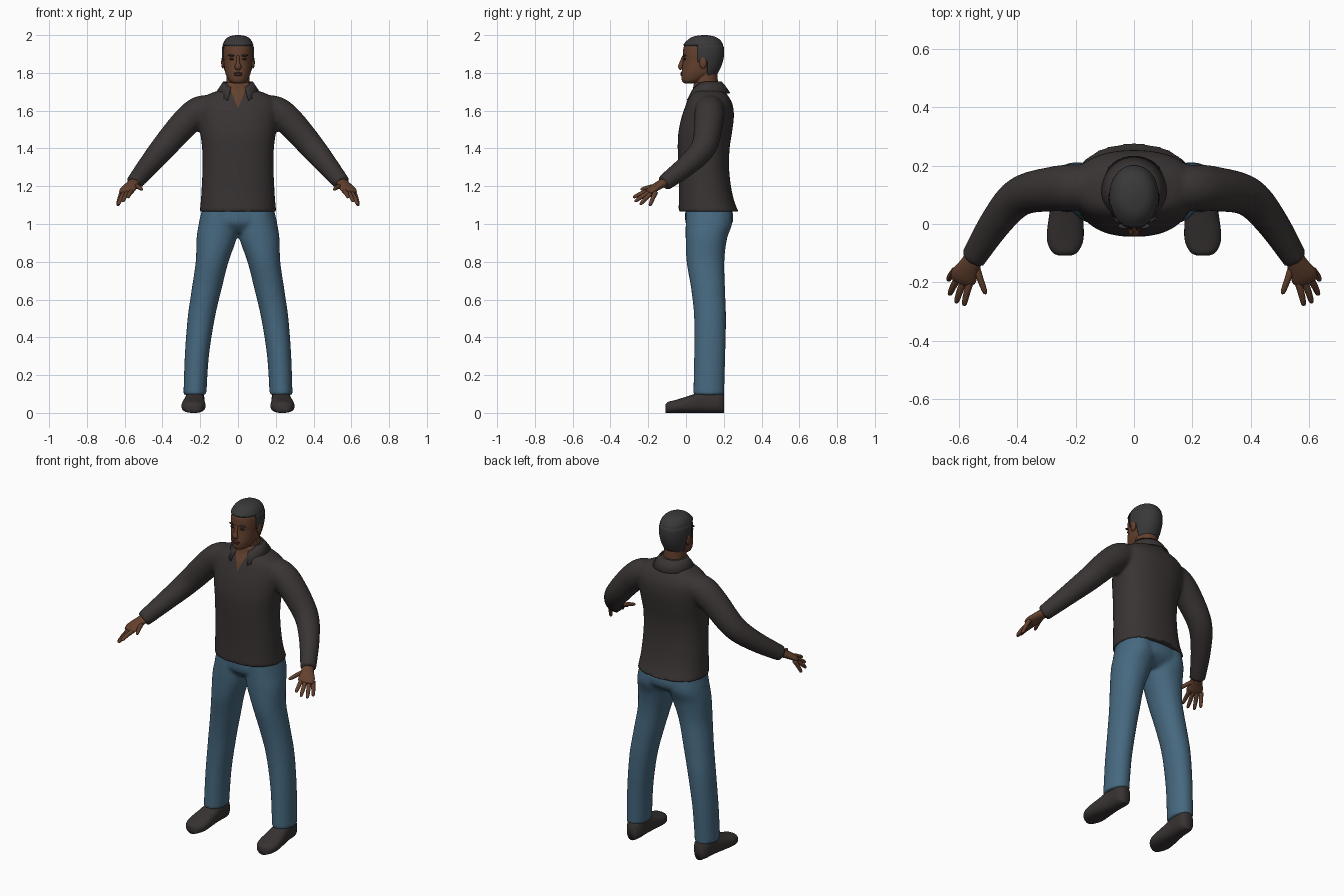
import bpy
import bmesh
import math
from mathutils import Vector

default_cube = bpy.data.objects.get("Cube")
if default_cube:
    bpy.data.objects.remove(default_cube, do_unlink=True)


def make_material(name, red, green, blue):
    mat = bpy.data.materials.new(name)
    mat.use_nodes = True
    colour = (red, green, blue, 1)
    mat.diffuse_color = colour
    mat.node_tree.nodes["Principled BSDF"].inputs["Base Color"].default_value = colour
    return mat


SHIRT = make_material("charcoal cloth", .042, .034, .034)
DENIM = make_material("blue denim", .062, .14, .215)
SKIN = make_material("brown skin", .125, .052, .027)
HAIR = make_material("black hair", .042, .040, .042)
SHOE = make_material("dark leather", .040, .033, .033)
LIPS = make_material("dark lips", .075, .028, .020)
EYES = make_material("dark eyes", .020, .014, .012)


def smooth_rows(rows, steps=5):
    """Catmull-Rom interpolation of tuples."""
    result = []
    last = len(rows) - 1
    for i in range(last):
        quad = zip(rows[max(i - 1, 0)], rows[i], rows[i + 1], rows[min(i + 2, last)])
        quad = list(quad)
        for k in range(steps):
            t = k / steps
            result.append([b + t / 2 * (c - a + t * (2*a - 5*b + 4*c - d + t * (3*(b - c) + d - a)))
                           for a, b, c, d in quad])
    return result + [list(rows[last])]


def loft(bm, rings, power=2, segments=32):
    """Skin closed rings, each given as centre and two half-axes."""
    loops = []
    for centre, u, v in rings:
        loop = []
        for k in range(segments):
            angle = math.tau * k / segments
            c, s = math.cos(angle), math.sin(angle)
            c = math.copysign(abs(c) ** (2 / power), c)
            s = math.copysign(abs(s) ** (2 / power), s)
            loop.append(bm.verts.new(centre + u * c + v * s))
        loops.append(loop)
    for low, high in zip(loops, loops[1:]):
        for k in range(segments):
            n = (k + 1) % segments
            bm.faces.new((low[k], low[n], high[n], high[k]))
    bm.faces.new(loops[0])
    bm.faces.new(loops[-1])


def stack(bm, rows, power=2, side=1, segments=32):
    """Horizontal rings: height, centre x, half width, front y, back y."""
    loft(bm, [(Vector((side * x, (f + b) / 2, z)), Vector((w, 0, 0)), Vector((0, (b - f) / 2, 0)))
              for z, x, w, f, b in smooth_rows(rows)], power, segments)


def tube(bm, rows, across=(.9, .45, 0), side=1, segments=20):
    """Rings square to a path: x, y, z, half width, half thickness."""
    rows = smooth_rows(rows)
    points = [Vector((side * r[0], r[1], r[2])) for r in rows]
    hint = Vector((side * across[0], across[1], across[2]))
    rings = []
    for i, row in enumerate(rows):
        t = (points[min(i + 1, len(rows) - 1)] - points[max(i - 1, 0)]).normalized()
        u = (hint - t * hint.dot(t)).normalized()
        rings.append((points[i], u * row[3], t.cross(u) * row[4]))
    loft(bm, rings, segments=segments)


def ball(bm, centre, radii):
    made = bmesh.ops.create_uvsphere(bm, u_segments=16, v_segments=10, radius=1)["verts"]
    for v in made:
        v.co = Vector(c + r * p for c, r, p in zip(centre, radii, v.co))


def finish(bm, name, *materials):
    bmesh.ops.recalc_face_normals(bm, faces=bm.faces[:])
    for face in bm.faces:
        face.smooth = True
    mesh = bpy.data.meshes.new(name)
    bm.to_mesh(mesh)
    bm.free()
    for mat in materials:
        mesh.materials.append(mat)
    obj = bpy.data.objects.new(name, mesh)
    bpy.context.collection.objects.link(obj)
    return obj


def fuse(bm, voxel, rounds):
    """Merge overlapping volumes into one soft surface."""
    obj = finish(bm, "fusing")
    remesh = obj.modifiers.new("Fuse", 'REMESH')
    remesh.mode = 'VOXEL'
    remesh.voxel_size = voxel
    soften = obj.modifiers.new("Soften", 'SMOOTH')
    soften.iterations = rounds
    graph = bpy.context.evaluated_depsgraph_get()
    mesh = bpy.data.meshes.new_from_object(obj.evaluated_get(graph))
    fused = bmesh.new()
    fused.from_mesh(mesh)
    bpy.data.objects.remove(obj, do_unlink=True)
    bpy.data.meshes.remove(mesh)
    return fused


def cut(bm, point, normal):
    bmesh.ops.bisect_plane(bm, geom=bm.verts[:] + bm.edges[:] + bm.faces[:],
                           plane_co=point, plane_no=normal)


# Shirt: torso and sleeves, with a V neck opening
bm = bmesh.new()
stack(bm, [(1.065, 0, .203, -.04, .278), (1.12, 0, .197, -.038, .256), (1.2, 0, .192, -.038, .238),
           (1.3, 0, .188, -.041, .228), (1.4, 0, .19, -.044, .231), (1.48, 0, .2, -.041, .243),
           (1.56, 0, .21, -.025, .253), (1.62, 0, .215, -.005, .25), (1.66, 0, .195, .01, .235),
           (1.69, 0, .15, .025, .215), (1.71, 0, .1, .035, .2), (1.75, 0, .074, .042, .182)], 2.3, 1, 48)
for side in (-1, 1):
    tube(bm, [(.12, .125, 1.61, .07, .07), (.2, .125, 1.598, .08, .08), (.28, .12, 1.535, .077, .077),
              (.39, .095, 1.41, .068, .068), (.47, .01, 1.315, .057, .057),
              (.552, -.118, 1.215, .044, .044)], side=side)
bm = fuse(bm, .011, 4)
SLOPE, NOTCH = .40, 1.612
for side in (-1, 1):
    cut(bm, (0, 0, NOTCH), (1, 0, side * SLOPE))
for face in bm.faces:
    p = face.calc_center_median()
    face.material_index = int(p.y < .09 and abs(p.x) < SLOPE * (p.z - NOTCH))
finish(bm, "shirt", SHIRT, SKIN)

# Folded collar, dropping to two points at the front
bm = bmesh.new()
strip = []
for k in range(33):
    a = math.radians(-152 + 304 * k / 32)
    front = max(0, -math.cos(a))
    strip.append([bm.verts.new((w * math.sin(a), .112 + d * math.cos(a), z - drop * front ** 2))
                  for w, d, z, drop in ((.078, .076, 1.755, .035), (.092, .094, 1.735, .04),
                                        (.118, .122, 1.695, .05))])
for one, two in zip(strip, strip[1:]):
    for j in range(2):
        bm.faces.new((one[j], two[j], two[j + 1], one[j + 1]))
collar = finish(bm, "collar", SHIRT)
collar.modifiers.new("Thickness", 'SOLIDIFY').thickness = .008

# Trousers: pelvis and two legs
bm = bmesh.new()
stack(bm, [(.955, 0, .11, .04, .19), (1.0, 0, .2, .0, .243), (1.05, 0, .197, -.005, .25),
           (1.1, 0, .185, 0, .23)], 2.2)
for side in (-1, 1):
    stack(bm, [(.095, .228, .061, .038, .202), (.3, .218, .064, .043, .208), (.5, .195, .072, .043, .212),
               (.65, .167, .079, .028, .207), (.8, .137, .087, .003, .203), (.92, .114, .106, -.002, .217),
               (1.0, .104, .104, -.002, .244), (1.08, .1, .09, 0, .24)], 2.1, side)
finish(fuse(bm, .011, 5), "trousers", DENIM)

# Shoes, lofted from toe to heel with a flattened sole
for side, label in ((-1, "right"), (1, "left")):
    bm = bmesh.new()
    rows = [(-.108, .237, .022, .045), (-.095, .237, .045, .058), (-.05, .236, .063, .07),
            (.03, .233, .058, .095), (.1, .228, .05, .12), (.17, .225, .047, .122), (.2, .225, .03, .105)]
    loft(bm, [(Vector((side * x, y, top / 2)), Vector((w, 0, 0)), Vector((0, 0, top / 2)))
              for y, x, w, top in smooth_rows(rows)], 2.5)
    finish(bm, label + "_shoe", SHOE)

    # Hand: palm, four fingers and thumb
    bm = bmesh.new()
    tube(bm, [(.535, -.09, 1.232, .03, .026), (.562, -.14, 1.207, .036, .022),
              (.584, -.18, 1.182, .046, .018), (.592, -.2, 1.168, .038, .011)], side=side)
    digits = [((.56, -.19, 1.178), (.583, -.28, 1.14)), ((.58, -.185, 1.173), (.61, -.271, 1.118)),
              ((.6, -.178, 1.168), (.633, -.243, 1.102)), ((.614, -.16, 1.17), (.637, -.192, 1.095)),
              ((.545, -.135, 1.205), (.508, -.24, 1.182))]
    for base, tip in digits:
        base, tip = Vector(base), Vector(tip)
        path = []
        for t, r in ((0, .013), (.5, .0115), (.9, .009), (1, .003)):
            p = base.lerp(tip, t) + Vector((.006, 0, .012)) * t * (1 - t)
            path.append((*p, r, r))
        tube(bm, path, side=side, segments=12)
    finish(bm, label + "_hand", SKIN)

# Neck
bm = bmesh.new()
stack(bm, [(1.62, 0, .06, .05, .17), (1.72, 0, .062, .043, .17), (1.82, 0, .06, .04, .165)])
finish(bm, "neck", SKIN)

# Head, and a hair cap taken from the same surface
skull = [(1.745, 0, .026, -.008, .05), (1.757, 0, .046, -.021, .09), (1.79, 0, .064, -.025, .15),
         (1.82, 0, .071, -.021, .172), (1.86, 0, .076, -.016, .188), (1.9, 0, .079, -.016, .195),
         (1.94, 0, .076, -.011, .192), (1.97, 0, .063, .014, .175), (1.986, 0, .043, .042, .148),
         (1.993, 0, .012, .085, .11)]
bm = bmesh.new()
stack(bm, skull, 2.1, 1, 48)
finish(bm, "head", SKIN)

bm = bmesh.new()
stack(bm, skull, 2.1, 1, 48)
borders = ((-1, 1.94), (.062, 1.862), (.112, 1.778))
for start, height in borders:
    cut(bm, (0, start, 0), (0, 1, 0))
    cut(bm, (0, 0, height), (0, 0, 1))
bald = []
for face in bm.faces:
    p = face.calc_center_median()
    if not any(p.y > start and p.z > height for start, height in borders):
        bald.append(face)
bmesh.ops.delete(bm, geom=bald, context='FACES')
hair = finish(bm, "hair", HAIR)
shell = hair.modifiers.new("Thickness", 'SOLIDIFY')
shell.thickness, shell.offset = .007, 1

# Nose, ears and cheeks of the face
bm = bmesh.new()
tube(bm, [(0, -.011, 1.89, .008, .008), (0, -.023, 1.855, .010, .011), (0, -.029, 1.832, .018, .013),
          (0, -.022, 1.819, .014, .008)], across=(1, 0, 0))
finish(bm, "nose", SKIN)
bm = bmesh.new()
for side in (-1, 1):
    ball(bm, (side * .08, .09, 1.855), (.009, .02, .032))
finish(bm, "ears", SKIN)

# Lips, eyes and brows
bm = bmesh.new()
for height, width in ((1.798, .025), (1.789, .021)):
    ball(bm, (0, -.022, height), (width, .008, .006))
finish(bm, "lips", LIPS)
bm = bmesh.new()
for side in (-1, 1):
    ball(bm, (side * .031, -.006, 1.873), (.014, .008, .006))
finish(bm, "eyes", EYES)
bm = bmesh.new()
for side in (-1, 1):
    ball(bm, (side * .032, -.007, 1.892), (.022, .01, .005))
finish(bm, "eyebrows", HAIR)
